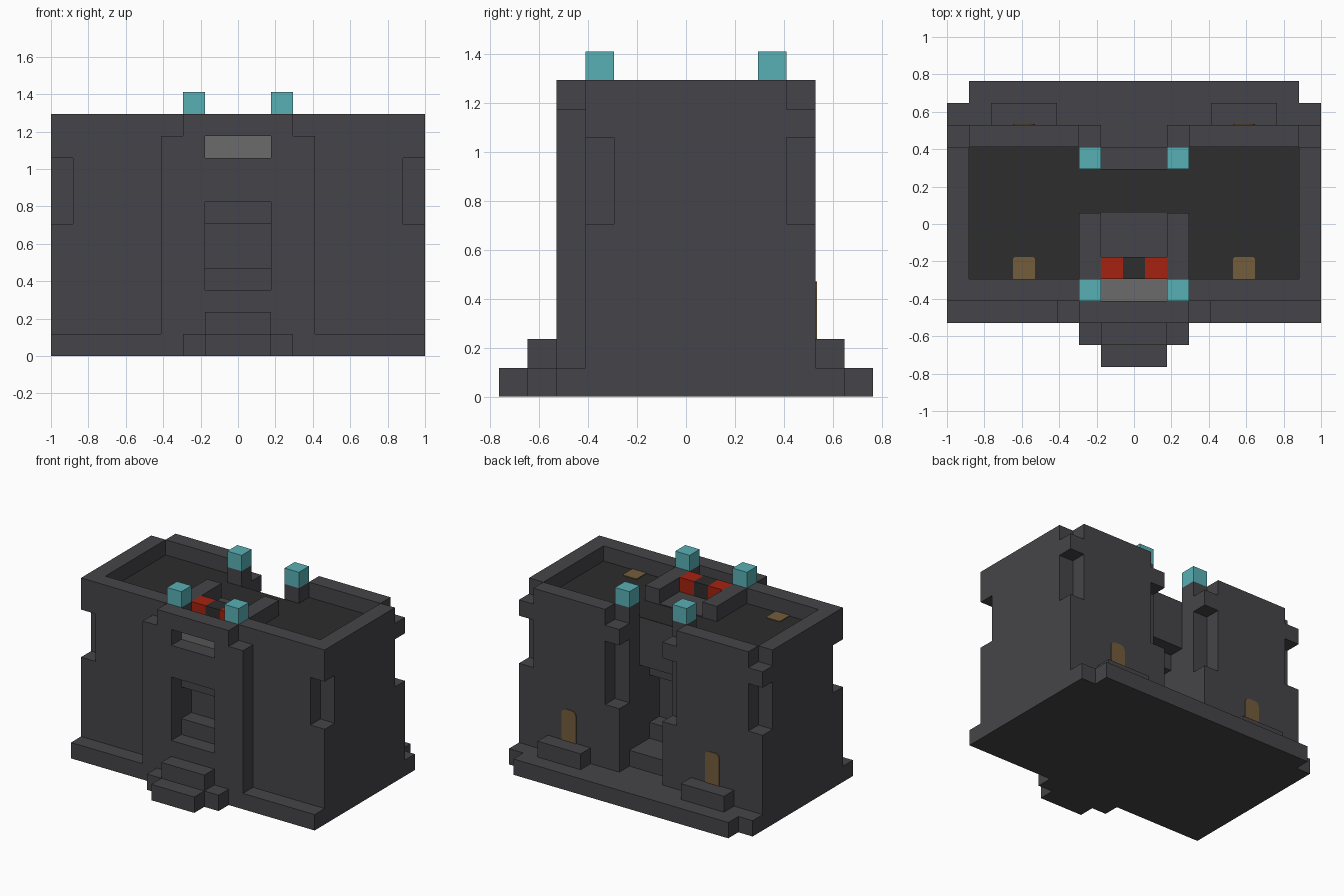
import bpy
import bmesh
import math
from mathutils import Matrix

if "Cube" in bpy.data.objects:
    bpy.data.objects.remove(bpy.data.objects["Cube"], do_unlink=True)

U = 2 / 17  # one block


def material(name, rgb):
    m = bpy.data.materials.new(name)
    m.use_nodes = True
    m.diffuse_color = (*rgb, 1)
    m.node_tree.nodes["Principled BSDF"].inputs["Base Color"].default_value = (*rgb, 1)
    return m


stone = material("dark stone", (0.06, 0.06, 0.067))
floor_dark = material("charcoal floor", (0.026, 0.026, 0.026))
pale = material("pale grey", (0.147, 0.147, 0.147))
cyan = material("cyan", (0.098, 0.434, 0.468))
red = material("red", (0.376, 0.016, 0.005))
wood = material("brown wood", (0.174, 0.109, 0.045))


def make(name, bm, mat):
    bmesh.ops.recalc_face_normals(bm, faces=bm.faces)
    me = bpy.data.meshes.new(name)
    bm.to_mesh(me)
    bm.free()
    me.materials.append(mat)
    ob = bpy.data.objects.new(name, me)
    bpy.context.collection.objects.link(ob)
    return ob


def box(name, x, y, z, mat=stone):
    """Box from (low, high) ranges given in blocks."""
    bm = bmesh.new()
    bmesh.ops.create_cube(bm, size=1)
    size = [(r[1] - r[0]) * U for r in (x, y, z)]
    mid = [(r[0] + r[1]) / 2 * U for r in (x, y, z)]
    bmesh.ops.transform(bm, matrix=Matrix.Translation(mid) @ Matrix.Diagonal((*size, 1)), verts=bm.verts)
    return make(name, bm, mat)


def pair(name, x, y, z, mat=stone):
    box(name + "_left", x, y, z, mat)
    box(name + "_right", (-x[1], -x[0]), y, z, mat)


def cut(target, x, y, z, mirror=False):
    """Carve a box out of the target, and its twin across x if asked."""
    for xr in [x, (-x[1], -x[0])] if mirror else [x]:
        cutter = box("cutter", xr, y, z)
        cutter.hide_render = True
        mod = target.modifiers.new("cut", "BOOLEAN")
        mod.operation = "DIFFERENCE"
        mod.solver = "EXACT"
        mod.object = cutter
        deps = bpy.context.evaluated_depsgraph_get()
        deps.update()
        new = bpy.data.meshes.new_from_object(target.evaluated_get(deps))
        target.modifiers.clear()
        target.data = new
        bpy.data.objects.remove(cutter, do_unlink=True)


MID = (-1.5, 1.5)

# Base slab, rear ledge and front steps
box("base_slab", (-8.5, 8.5), (-4.5, 5.5), (0, 1))
box("rear_ledge", (-7.5, 7.5), (5.5, 6.5), (0, 1))
box("front_step_wide", (-2.5, 2.5), (-5.5, -4.5), (0, 1))
box("front_step_low", MID, (-6.5, -5.5), (0, 1))
box("front_step_high", MID, (-5.5, -4.5), (1, 2))
pair("rear_doorstep", (3.5, 6.5), (4.5, 5.5), (1, 2))

# Main body with roof court, notched corners and rear passage
body = box("main_body", (-8.5, 8.5), (-3.5, 4.5), (1, 11))
cut(body, (-7.5, 7.5), (-2.5, 3.5), (10, 12))
cut(body, (7.5, 9), (3.5, 5), (10, 12), True)
cut(body, (7.5, 9), (3.5, 5), (6, 9), True)
cut(body, (7.5, 9), (-4, -2.5), (6, 9), True)
cut(body, (-2.5, 2.5), (3.4, 5), (10, 12))
cut(body, MID, (2.5, 5), (1, 12))
cut(body, (1.4, 2.5), (3.5, 5), (5, 9), True)
cut(body, MID, (1.5, 2.6), (1, 7))
cut(body, MID, (0.5, 1.6), (1, 6))
cut(body, MID, (-4, -2.5), (9, 12))
cut(body, MID, (-4, -2.5), (4, 6))

# Stairs inside the passage
box("passage_step_low", MID, (0.5, 3.5), (1, 2))
box("passage_step_high", MID, (0.5, 1.5), (2, 3))

# Front bay with its slot window and niche
bay = box("front_bay", (-3.5, 3.5), (-4.5, -3.5), (1, 10))
cut(bay, MID, (-5, -3), (3, 7))
cut(bay, MID, (-5, -3), (9, 10.5))
box("front_bay_top", (-2.5, 2.5), (-4.5, -3.5), (10, 11))
box("window_block", MID, (-3.5, -2.5), (9, 10), pale)

# Roof floor
box("roof_floor", (-7.5, 7.5), (-2.5, 2.5), (10, 10.04), floor_dark)
pair("roof_floor_side", (2.5, 7.5), (2.5, 3.5), (10, 10.04), floor_dark)

# Roof seat, pillars and lamps
box("seat_platform", MID, (-1.5, 0.5), (10, 10.1))
pair("seat_arm", (1.5, 2.5), (-2.5, 0.5), (10, 11))
pair("red_block", (0.5, 1.5), (-2.5, -1.5), (10, 11), red)
box("seat_back", (-0.5, 0.5), (-2.5, -1.5), (10, 11), floor_dark)
pair("rear_pillar", (1.5, 2.5), (2.5, 3.5), (10, 11))
pair("front_lamp", (1.5, 2.5), (-3.5, -2.5), (11, 12), cyan)
pair("rear_lamp", (1.5, 2.5), (2.5, 3.5), (11, 12), cyan)


def door(name, height, corner, matrix):
    """Thin plate with rounded upper corners, drawn in its own xy plane."""
    bm = bmesh.new()
    pts = [(-0.5, 0), (0.5, 0)]
    for side, start in ((1, 0), (-1, 90)):
        for i in range(5):
            a = math.radians(start + i * 22.5)
            pts.append((side * (0.5 - corner) + corner * math.cos(a), height - corner + corner * math.sin(a)))
    face = bm.faces.new([bm.verts.new((px * U, py * U, 0)) for px, py in pts])
    ext = bmesh.ops.extrude_face_region(bm, geom=[face])
    bmesh.ops.translate(bm, vec=(0, 0, 0.006), verts=[v for v in ext["geom"] if isinstance(v, bmesh.types.BMVert)])
    bmesh.ops.transform(bm, matrix=matrix, verts=bm.verts)
    make(name, bm, wood)


# Wooden doors on the rear wall and hatches on the roof
for s, side in ((1, "left"), (-1, "right")):
    upright = Matrix.Rotation(math.pi, 4, "Z") @ Matrix.Rotation(math.pi / 2, 4, "X")
    door("rear_door_" + side, 3, 0.3, Matrix.Translation((s * 5 * U, 4.5 * U, U)) @ upright)
    door("roof_hatch_" + side, 1, 0.12, Matrix.Translation((s * 5 * U, -2.5 * U, 10.04 * U)))
